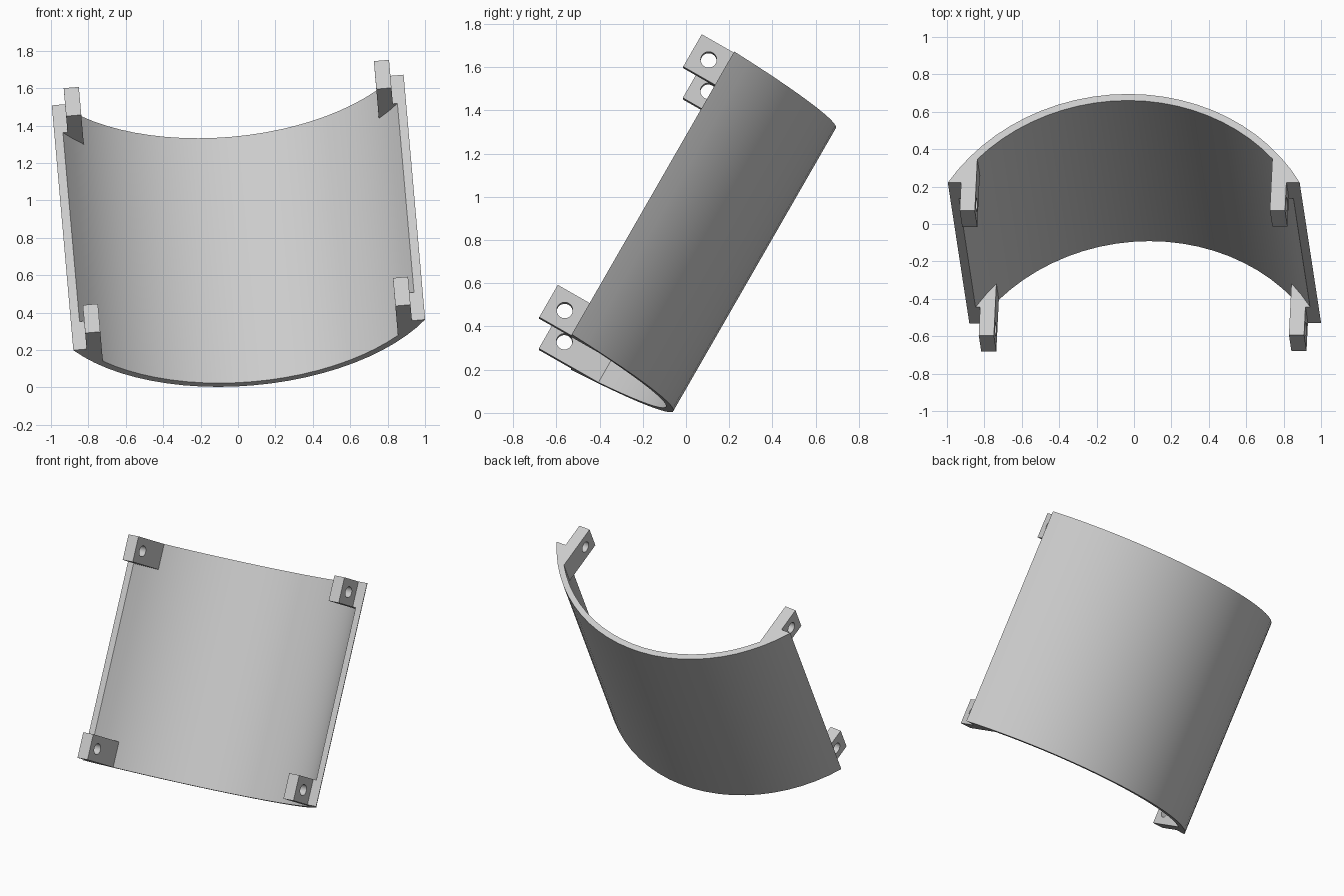
import bpy
import bmesh
from math import sin, cos, acos, radians
from mathutils import Matrix, Vector

if "Cube" in bpy.data.objects:
    bpy.data.objects.remove(bpy.data.objects["Cube"])

# Main sizes: local x spans the arc, y is its depth, z runs along its axis
OUTER, INNER, LENGTH = 1.09, 1.05, 1.514
SEGMENTS = 24
EDGE = OUTER * cos(radians(60))
LUG, LUG_OUT, HOLE = 0.173, 0.873, 0.037

# Tilted placement of the whole part
axis = Vector((-0.076, 0.497, 0.865)).normalized()
across = Vector((0.9964, 0, 0.085))
across = (across - axis * across.dot(axis)).normalized()
depth = axis.cross(across)
PLACE = Matrix.Translation((0.037, -1.003, 0.551)) @ Matrix((across, depth, axis)).transposed().to_4x4()

grey = bpy.data.materials.new("light_grey")
grey.use_nodes = True
colour = (0.6, 0.6, 0.6, 1)
grey.diffuse_color = colour
grey.node_tree.nodes["Principled BSDF"].inputs["Base Color"].default_value = colour


def arc(radius):
    """Arc points that end on the flat edge plane."""
    half = acos(EDGE / radius)
    angles = [half * (2 * i / SEGMENTS - 1) for i in range(SEGMENTS + 1)]
    return [(radius * sin(a), radius * cos(a)) for a in angles]


def finish(name, bm):
    bmesh.ops.recalc_face_normals(bm, faces=bm.faces)
    mesh = bpy.data.meshes.new(name)
    bm.to_mesh(mesh)
    bm.free()
    mesh.materials.append(grey)
    obj = bpy.data.objects.new(name, mesh)
    bpy.context.collection.objects.link(obj)
    obj.matrix_world = PLACE
    return obj


def smooth(obj):
    bpy.ops.object.select_all(action="DESELECT")
    obj.select_set(True)
    bpy.context.view_layer.objects.active = obj
    bpy.ops.object.shade_smooth_by_angle(angle=radians(30))


def extrude(bm, faces, height):
    new = bmesh.ops.extrude_face_region(bm, geom=faces)["geom"]
    verts = [v for v in new if isinstance(v, bmesh.types.BMVert)]
    bmesh.ops.translate(bm, verts=verts, vec=(0, 0, height))


# Curved shell
bm = bmesh.new()
outer = [bm.verts.new((x, y, 0)) for x, y in arc(OUTER)]
inner = [bm.verts.new((x, y, 0)) for x, y in arc(INNER)]
strip = [bm.faces.new((outer[i], outer[i + 1], inner[i + 1], inner[i]))
         for i in range(SEGMENTS)]
extrude(bm, strip, LENGTH)
smooth(finish("curved_shell", bm))


# Corner lugs that grow out of the inner wall, each with a round hole
def add_lug(name, side, base):
    wall = arc(INNER)[:3]
    tip = EDGE - LUG
    outline = wall + [(wall[-1][0], tip), (-LUG_OUT, tip), (-LUG_OUT, EDGE)]
    bm = bmesh.new()
    face = bm.faces.new([bm.verts.new((-side * x, y, base)) for x, y in outline])
    extrude(bm, [face], LUG)
    lug = finish(name, bm)

    bm = bmesh.new()
    spot = Matrix.Translation((side * 0.83, EDGE - LUG / 2, base + LUG / 2))
    bmesh.ops.create_cone(bm, cap_ends=True, segments=32, radius1=HOLE, radius2=HOLE,
                          depth=0.3, matrix=spot @ Matrix.Rotation(radians(90), 4, "Y"))
    cutter = finish(name + "_hole_cutter", bm)
    smooth(cutter)
    cutter.hide_render = True
    cutter.hide_set(True)
    cut = lug.modifiers.new("hole", "BOOLEAN")
    cut.operation = "DIFFERENCE"
    cut.solver = "EXACT"
    cut.object = cutter


for side, side_name in ((1, "left"), (-1, "right")):
    for base, level in ((0, "lower"), (LENGTH - LUG, "upper")):
        add_lug(f"{level}_{side_name}_lug", side, base)
